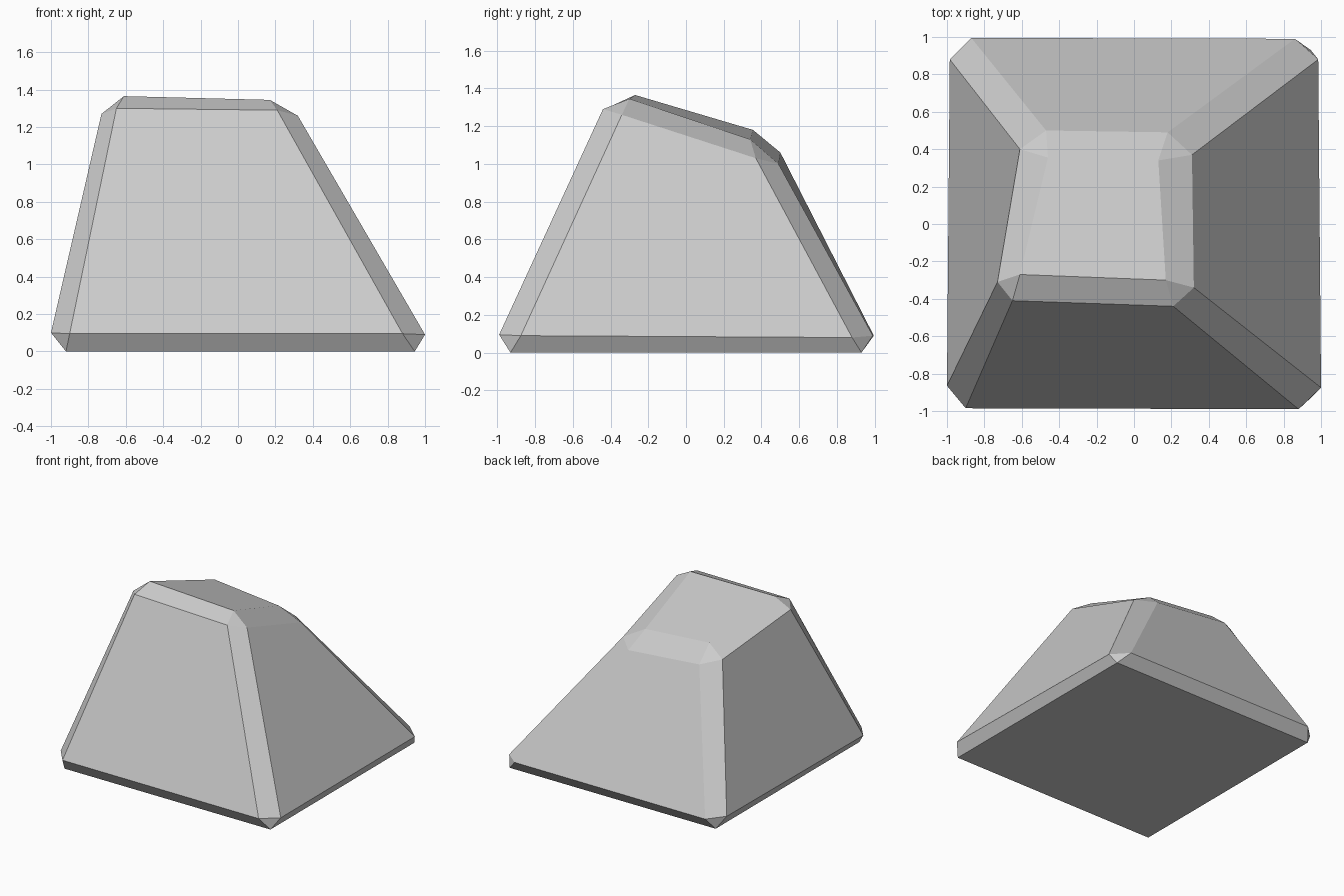
import bpy
import bmesh

if "Cube" in bpy.data.objects:
    bpy.data.objects.remove(bpy.data.objects["Cube"])

# Stone colour
stone = bpy.data.materials.new("stone grey")
stone.diffuse_color = (0.6, 0.6, 0.6, 1)
stone.use_nodes = True
stone.node_tree.nodes["Principled BSDF"].inputs["Base Color"].default_value = stone.diffuse_color

# Each chamfered corner: its point on the side face, the front/back face,
# and the top/bottom face. Keys are the signs of (x, y, z).
corners = {
    (-1, -1, -1): [(-1.00, -0.865, 0.10), (-0.90, -0.985, 0.095), (-0.92, -0.93, 0)],
    (1, -1, -1): [(1.00, -0.875, 0.09), (0.88, -0.99, 0.095), (0.945, -0.93, 0)],
    (1, 1, -1): [(0.985, 0.88, 0.08), (0.86, 0.99, 0.09), (0.945, 0.93, 0)],
    (-1, 1, -1): [(-0.985, 0.88, 0.10), (-0.87, 0.995, 0.09), (-0.92, 0.93, 0)],
    (-1, -1, 1): [(-0.73, -0.31, 1.27), (-0.65, -0.41, 1.30), (-0.61, -0.27, 1.365)],
    (1, -1, 1): [(0.32, -0.34, 1.26), (0.21, -0.44, 1.29), (0.17, -0.30, 1.345)],
    (1, 1, 1): [(0.31, 0.37, 1.03), (0.18, 0.49, 1.00), (0.13, 0.34, 1.13)],
    (-1, 1, 1): [(-0.61, 0.40, 1.10), (-0.47, 0.50, 1.06), (-0.46, 0.355, 1.18)],
}

bm = bmesh.new()
v = {k: [bm.verts.new(p) for p in pts] for k, pts in corners.items()}


def key(axis, s, a, b):
    """Corner signs with s on the given axis and a, b on the other two."""
    signs = [a, b]
    signs.insert(axis, s)
    return tuple(signs)


# Corner facets
for pts in v.values():
    bm.faces.new(pts)

for axis in range(3):
    # Large main faces
    for s in (-1, 1):
        bm.faces.new([v[key(axis, s, a, b)][axis]
                      for a, b in ((-1, -1), (1, -1), (1, 1), (-1, 1))])
    # Bevel strips running along this axis
    m, n = [i for i in range(3) if i != axis]
    for a in (-1, 1):
        for b in (-1, 1):
            lo, hi = v[key(axis, -1, a, b)], v[key(axis, 1, a, b)]
            bm.faces.new([lo[m], hi[m], hi[n], lo[n]])

bmesh.ops.recalc_face_normals(bm, faces=bm.faces[:])
mesh = bpy.data.meshes.new("boulder")
bm.to_mesh(mesh)
bm.free()
mesh.materials.append(stone)

# Flat-faceted boulder
boulder = bpy.data.objects.new("boulder", mesh)
bpy.context.collection.objects.link(boulder)
